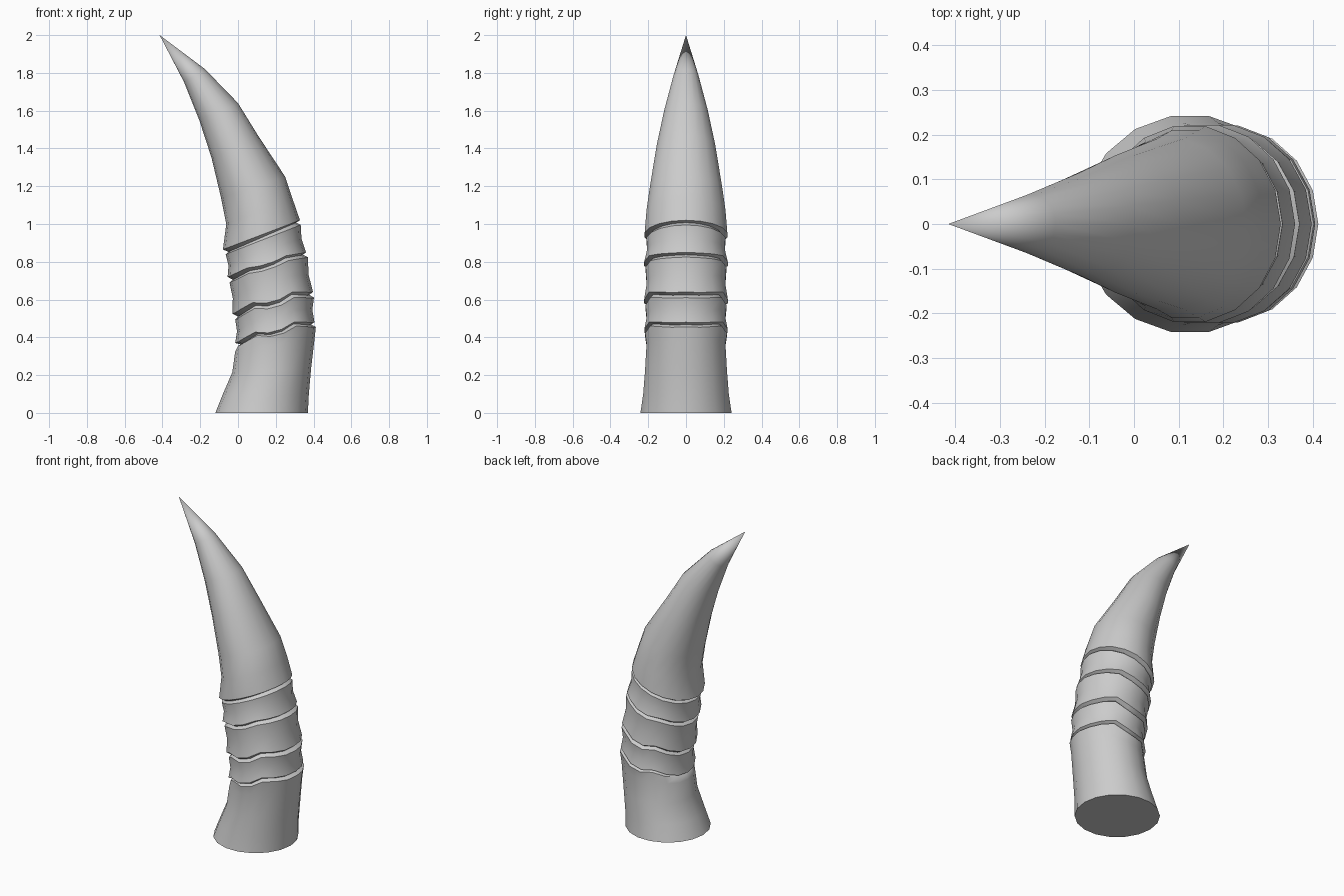
import bpy, bmesh, math

cube = bpy.data.objects.get("Cube")
if cube:
    bpy.data.objects.remove(cube)

SIDES = 18


def make_material(name, color):
    mat = bpy.data.materials.new(name)
    mat.use_nodes = True
    mat.diffuse_color = color
    for node in mat.node_tree.nodes:
        if node.type == 'BSDF_PRINCIPLED':
            node.inputs["Base Color"].default_value = color
    return mat


def blend(low, high, inset=0.0):
    """Section halfway between two sections, drawn in by inset."""
    xl, zl, xr, zr, half_width, wave = [(a + b) / 2 for a, b in zip(low, high)]
    return (xl + inset, zl, xr - inset, zr, half_width - inset, wave)


def add_ring(bm, section):
    """Tilted oval from its left and right ends, with a wavy rim."""
    xl, zl, xr, zr, half_width, wave = section
    verts = []
    for i in range(SIDES):
        angle = math.tau * i / SIDES
        u = (1 + math.cos(angle)) / 2
        ripple = wave * (1 - math.cos(2 * math.tau * u)) / 2
        verts.append(bm.verts.new((
            xl + (xr - xl) * u,
            half_width * math.sin(angle),
            zl + (zr - zl) * u + ripple)))
    return verts


def bridge(bm, lower, upper):
    for i in range(SIDES):
        j = (i + 1) % SIDES
        bm.faces.new((lower[i], lower[j], upper[j], upper[i]))


# Sections: left x, left z, right x, right z, half width, rim wave
root = [
    (-.12, 0, .37, 0, .245, 0),
    (-.08, .1, .375, .1, .23, 0),
    (-.03, .215, .387, .235, .22, 0),
    (-.015, .325, .405, .39, .212, .01),
]

# Each joint: top rim of the lower segment, bottom lip of the upper one
joints = [
    ((0, .355, .412, .455, .22, .03), (-.015, .37, .405, .48, .224, .03)),
    ((-.015, .495, .402, .61, .218, .03), (-.03, .525, .397, .64, .225, .03)),
    ((-.045, .69, .37, .825, .217, .015), (-.055, .72, .36, .85, .225, .015)),
    ((-.065, .84, .332, .995, .212, 0), (-.08, .865, .328, 1.02, .222, 0)),
]

# Smooth curved point
point = [
    (-.062, 1, .29, 1.13, .212, 0),
    (-.09, 1.14, .25, 1.25, .193, 0),
    (-.14, 1.35, .105, 1.47, .157, 0),
    (-.205, 1.55, 0, 1.64, .117, 0),
    (-.285, 1.75, -.175, 1.82, .066, 0),
]
apex = (-.415, 0, 2)

# Stack all sections from root to point, with a groove at each joint
sections = list(root)
previous_lip = None
for rim, lip in joints:
    if previous_lip:
        sections.append(blend(previous_lip, rim, .01))
    sections += [rim, blend(rim, lip, .022), lip]
    previous_lip = lip
sections += point

# Skin the horn
bm = bmesh.new()
rings = [add_ring(bm, s) for s in sections]
bm.faces.new(list(reversed(rings[0])))
for lower, upper in zip(rings, rings[1:]):
    bridge(bm, lower, upper)
tip = bm.verts.new(apex)
for i in range(SIDES):
    bm.faces.new((rings[-1][i], rings[-1][(i + 1) % SIDES], tip))
bmesh.ops.recalc_face_normals(bm, faces=bm.faces[:])

mesh = bpy.data.meshes.new("ridged_horn")
bm.to_mesh(mesh)
bm.free()
mesh.materials.append(make_material("light_grey", (0.6, 0.6, 0.6, 1)))
horn = bpy.data.objects.new("ridged_horn", mesh)
bpy.context.collection.objects.link(horn)

# Smooth sides, sharp grooves and base
bpy.ops.object.select_all(action='DESELECT')
horn.select_set(True)
bpy.context.view_layer.objects.active = horn
bpy.ops.object.shade_smooth_by_angle(angle=math.radians(40))
